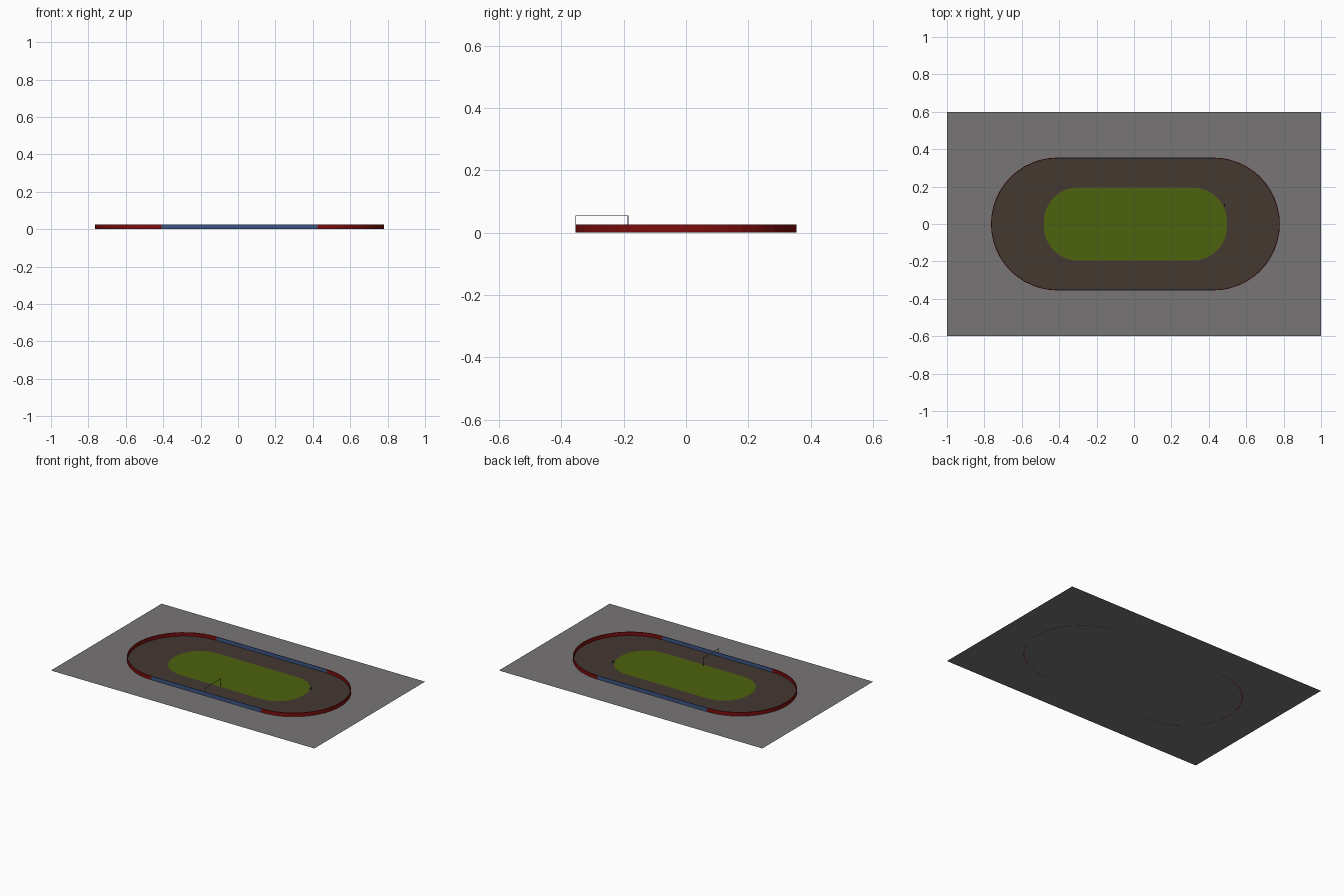
import bpy, bmesh, math

if "Cube" in bpy.data.objects:
    bpy.data.objects.remove(bpy.data.objects["Cube"])

CX = 0.0075          # track centre along x
R = 0.355            # outer bend radius
HALF = 0.417         # half length of the straights
WALL_H, WALL_T = 0.026, 0.004


def material(name, rgb):
    m = bpy.data.materials.new(name)
    m.diffuse_color = (*rgb, 1)
    m.use_nodes = True
    m.node_tree.nodes["Principled BSDF"].inputs["Base Color"].default_value = m.diffuse_color
    return m


GREY = material("ground grey", (0.185, 0.178, 0.178))
BROWN = material("track brown", (0.058, 0.040, 0.031))
GREEN = material("infield green", (0.072, 0.122, 0.004))
RED = material("barrier red", (0.20, 0.004, 0.004))
BLUE = material("barrier blue", (0.045, 0.090, 0.23))
DARK = material("gantry dark grey", (0.06, 0.06, 0.06))


def add_object(name, bm, mat):
    bmesh.ops.recalc_face_normals(bm, faces=bm.faces)
    me = bpy.data.meshes.new(name)
    bm.to_mesh(me)
    bm.free()
    me.materials.append(mat)
    ob = bpy.data.objects.new(name, me)
    bpy.context.collection.objects.link(ob)
    return ob


def flat_plate(name, points, z, mat):
    bm = bmesh.new()
    f = bm.faces.new([bm.verts.new((x, y, z)) for x, y in points])
    f.normal_update()
    if f.normal.z < 0:
        f.normal_flip()
    me = bpy.data.meshes.new(name)
    bm.to_mesh(me)
    bm.free()
    me.materials.append(mat)
    ob = bpy.data.objects.new(name, me)
    bpy.context.collection.objects.link(ob)
    return ob


def rounded(hx, hy, r, seg=16):
    """Outline of a rounded rectangle centred on the track."""
    pts = []
    for k, (sx, sy) in enumerate([(1, 1), (-1, 1), (-1, -1), (1, -1)]):
        for i in range(seg + 1):
            a = math.pi / 2 * (k + i / seg)
            p = (CX + sx * (hx - r) + r * math.cos(a), sy * (hy - r) + r * math.sin(a))
            if not pts or math.dist(p, pts[-1]) > 1e-5:
                pts.append(p)
    return pts


def box(name, center, size, mat):
    bm = bmesh.new()
    bmesh.ops.create_cube(bm, size=1)
    for v in bm.verts:
        v.co = [c + s * q for c, s, q in zip(center, size, v.co)]
    return add_object(name, bm, mat)


def bend_wall(name, side, seg=24):
    """Half-ring barrier around one end of the track."""
    bm = bmesh.new()
    rings = []
    for i in range(seg + 1):
        a = -math.pi / 2 + math.pi * i / seg
        rings.append([bm.verts.new((CX + side * (HALF + r * math.cos(a)), r * math.sin(a), z))
                      for r, z in [(R, 0), (R, WALL_H), (R - WALL_T, WALL_H), (R - WALL_T, 0)]])
    for a, b in zip(rings, rings[1:]):
        for j in range(4):
            bm.faces.new((a[j], a[(j + 1) % 4], b[(j + 1) % 4], b[j]))
    bm.faces.new(rings[0])
    bm.faces.new(rings[-1][::-1])
    return add_object(name, bm, mat=RED)


# Ground, track surface and infield
flat_plate("ground", [(-1, -0.6), (1, -0.6), (1, 0.6), (-1, 0.6)], 0.0, GREY)
flat_plate("track_surface", rounded(HALF + R - 0.002, R - 0.002, R - 0.002), 0.001, BROWN)
flat_plate("infield", rounded(0.49, 0.196, 0.185), 0.002, GREEN)

# Barriers: red bends, blue straights
for side, label in ((1, "right"), (-1, "left")):
    bend_wall(f"bend_barrier_{label}", side)
for side, label in ((1, "back"), (-1, "front")):
    box(f"straight_barrier_{label}", (CX, side * (R - WALL_T / 2), WALL_H / 2),
        (2 * HALF, WALL_T, WALL_H), BLUE)

# Thin start gantry over the front straight
for y, label in ((-0.354, "outer"), (-0.186, "inner")):
    box(f"gantry_post_{label}", (0, y, 0.0275), (0.002, 0.002, 0.055), DARK)
box("gantry_beam", (0, -0.27, 0.054), (0.002, 0.17, 0.002), DARK)

# Small marker at the infield edge
box("infield_marker", (0.483, 0.1, 0.006), (0.006, 0.012, 0.01), DARK)
